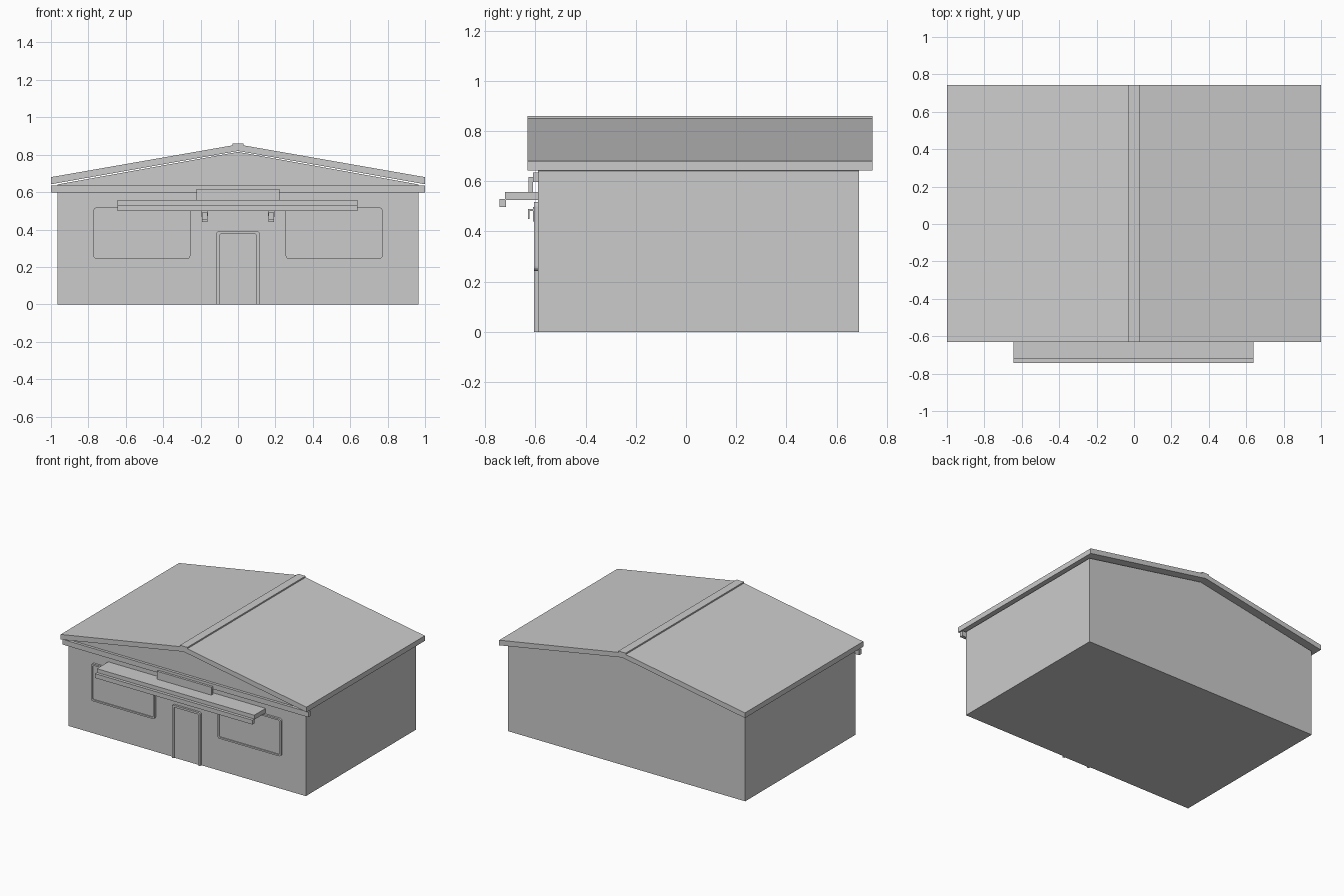
import bpy, bmesh, math

if "Cube" in bpy.data.objects:
    bpy.data.objects.remove(bpy.data.objects["Cube"])


def prism(name, pts, y0, y1):
    """Extrude an x/z outline from y0 to y1."""
    bm = bmesh.new()
    front = [bm.verts.new((x, y0, z)) for x, z in pts]
    back = [bm.verts.new((x, y1, z)) for x, z in pts]
    n = len(pts)
    bm.faces.new(front)
    bm.faces.new(back[::-1])
    for i in range(n):
        j = (i + 1) % n
        bm.faces.new((front[j], front[i], back[i], back[j]))
    return finish(name, bm)


def finish(name, bm):
    bmesh.ops.recalc_face_normals(bm, faces=bm.faces)
    me = bpy.data.meshes.new(name)
    bm.to_mesh(me)
    bm.free()
    ob = bpy.data.objects.new(name, me)
    bpy.context.collection.objects.link(ob)
    return ob


def box(name, x0, x1, y0, y1, z0, z1):
    return prism(name, [(x0, z0), (x1, z0), (x1, z1), (x0, z1)], y0, y1)


def rounded(x0, x1, z0, z1, r, round_bottom=True):
    """Rectangle outline with rounded corners, counter-clockwise."""
    rb = r if round_bottom else 0.0
    corners = [(x0, z0, 1, 1, 180, rb), (x1, z0, -1, 1, 270, rb),
               (x1, z1, -1, -1, 0, r), (x0, z1, 1, -1, 90, r)]
    pts = []
    for x, z, sx, sz, a, rad in corners:
        if rad == 0:
            pts.append((x, z))
            continue
        for k in range(5):
            t = math.radians(a + 22.5 * k)
            pts.append((x + sx * rad + rad * math.cos(t),
                        z + sz * rad + rad * math.sin(t)))
    return pts


def frame(name, outer, inner, y0, y1, closed=True):
    """Band between two matching outlines; open at the bottom edge if not closed."""
    bm = bmesh.new()
    rings = [[bm.verts.new((x, y, z)) for x, z in pts]
             for pts, y in ((outer, y0), (inner, y0), (inner, y1), (outer, y1))]
    n = len(outer)
    for i in range(n):
        if not closed and i == 0:
            continue
        j = (i + 1) % n
        for k in range(4):
            a, b = rings[k], rings[(k + 1) % 4]
            bm.faces.new((a[i], a[j], b[j], b[i]))
    if not closed:
        for i in (0, 1):
            bm.faces.new([r[i] for r in rings])
    return finish(name, bm)


WALL = -0.59

# Building body with gable ends
prism("walls", [(-0.965, 0), (0.965, 0), (0.965, 0.641), (0, 0.815), (-0.965, 0.641)],
      WALL, 0.69)

# Pitched roof and ridge cap
prism("roof", [(-1, 0.642), (0, 0.82), (1, 0.642), (1, 0.68), (0, 0.855), (-1, 0.68)],
      -0.632, 0.743)
prism("ridge_cap", [(-0.03, 0.845), (0.03, 0.845), (0.03, 0.86), (-0.03, 0.86)],
      -0.632, 0.743)

# Trim beam under the gable
box("front_trim_beam", -1, 1, -0.61, -0.585, 0.597, 0.635)

# Door with surrounding frame
frame("door_frame", rounded(-0.115, 0.115, 0, 0.39, 0.012, False),
      rounded(-0.098, 0.098, 0, 0.375, 0.006, False), -0.605, WALL, closed=False)
box("door", -0.098, 0.098, -0.596, WALL + 0.005, 0, 0.375)

# Windows, small lamps: mirrored left and right
for side, s in (("left", -1), ("right", 1)):
    x0, x1 = sorted((s * 0.255, s * 0.773))
    frame(side + "_window_frame", rounded(x0, x1, 0.243, 0.518, 0.018),
          rounded(x0 + 0.012, x1 - 0.012, 0.255, 0.506, 0.012), -0.605, WALL)
    prism(side + "_window_pane", rounded(x0 + 0.011, x1 - 0.011, 0.254, 0.507, 0.012),
          -0.597, WALL + 0.005)

    c = s * 0.178
    prism(side + "_lamp_plate", [(c - 0.014, 0.44), (c + 0.014, 0.44),
                                 (c + 0.018, 0.498), (c - 0.018, 0.498)], -0.61, WALL)
    box(side + "_lamp_arm", c - 0.014, c + 0.014, -0.63, -0.608, 0.482, 0.49)
    box(side + "_lamp_shade", c - 0.014, c + 0.014, -0.63, -0.624, 0.45, 0.49)

# Awning slab with lowered front lip
box("awning", -0.643, 0.638, -0.722, WALL + 0.005, 0.525, 0.558)
box("awning_lip", -0.643, 0.638, -0.744, -0.718, 0.498, 0.53)

# Blank sign board standing on the awning
box("sign_board", -0.222, 0.222, -0.627, -0.61, 0.557, 0.616)
